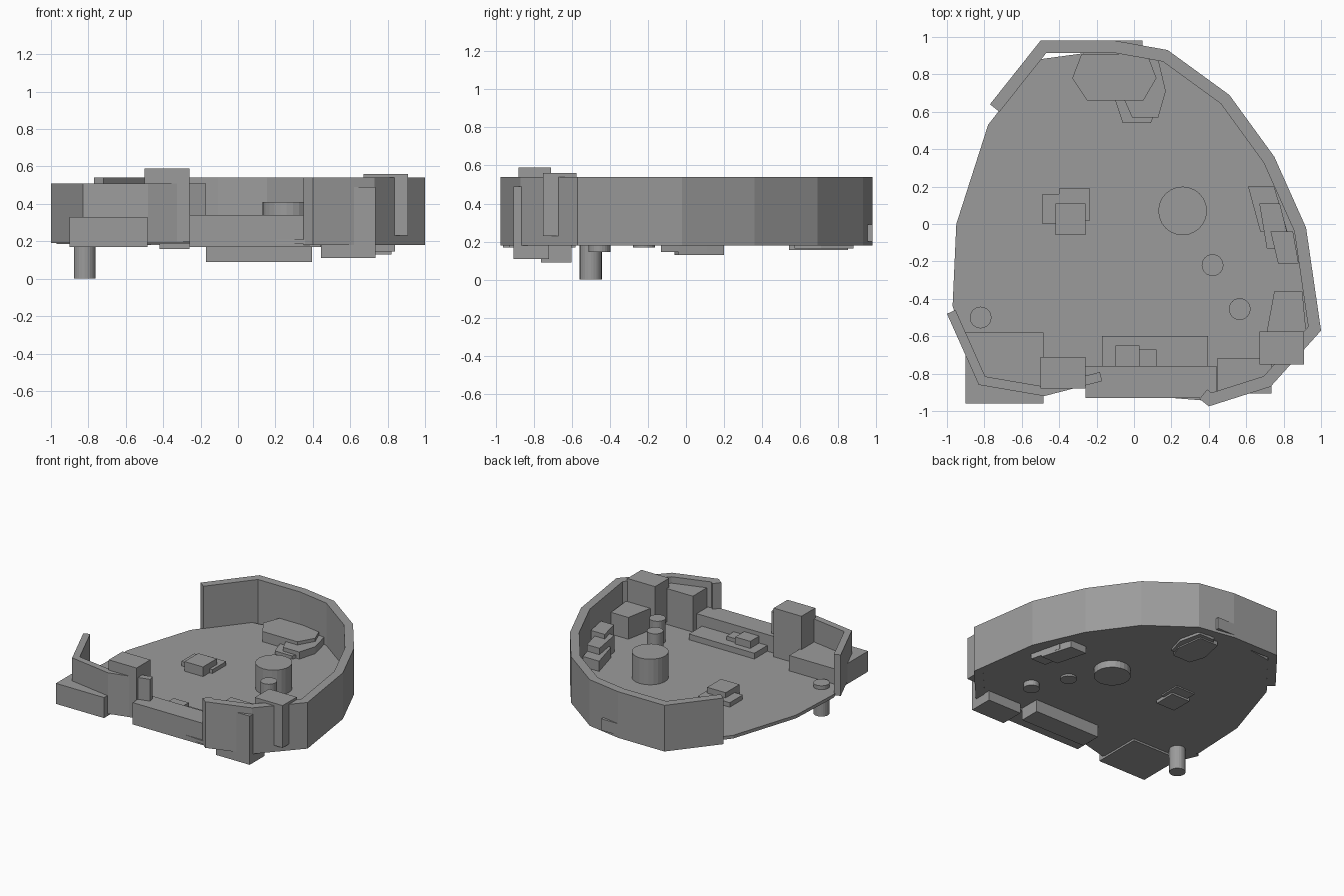
import bpy
import bmesh
from mathutils import Vector

default_cube = bpy.data.objects.get("Cube")
if default_cube:
    bpy.data.objects.remove(default_cube, do_unlink=True)

# Single plain grey material
GREY = (0.33, 0.33, 0.33, 1)
grey = bpy.data.materials.new("plain_grey")
grey.use_nodes = True
grey.diffuse_color = GREY
grey.node_tree.nodes["Principled BSDF"].inputs["Base Color"].default_value = GREY


def finish(name, bm):
    """Turn a bmesh into a flat shaded object."""
    bmesh.ops.recalc_face_normals(bm, faces=bm.faces)
    mesh = bpy.data.meshes.new(name)
    bm.to_mesh(mesh)
    bm.free()
    mesh.materials.append(grey)
    part = bpy.data.objects.new(name, mesh)
    bpy.context.collection.objects.link(part)
    return part


def prism(name, outline, z):
    """Extrude a flat outline from the lower to the upper height."""
    bm = bmesh.new()
    base = bm.faces.new([bm.verts.new((x, y, z[0])) for x, y in outline])
    result = bmesh.ops.extrude_face_region(bm, geom=[base], use_keep_orig=True)
    raised = [item for item in result["geom"] if isinstance(item, bmesh.types.BMVert)]
    bmesh.ops.translate(bm, verts=raised, vec=(0, 0, z[1] - z[0]))
    return finish(name, bm)


def box(name, x, y, z):
    return prism(name, [(x[0], y[0]), (x[1], y[0]), (x[1], y[1]), (x[0], y[1])], z)


def cylinder(name, centre, radius, z, sides=24):
    bm = bmesh.new()
    bmesh.ops.create_cone(bm, cap_ends=True, segments=sides, radius1=radius,
                          radius2=radius, depth=z[1] - z[0])
    bmesh.ops.translate(bm, verts=bm.verts, vec=(*centre, sum(z) / 2))
    part = finish(name, bm)
    for face in part.data.polygons:
        face.use_smooth = False
    return part


def wall(name, path, thickness, z):
    """Thicken a clockwise path inward with mitred corners and extrude it."""
    points = [Vector(p) for p in path]
    normals = []
    for start, end in zip(points, points[1:]):
        along = (end - start).normalized()
        normals.append(Vector((along.y, -along.x)))
    before = [normals[0]] + normals
    after = normals + [normals[-1]]
    inner = []
    for point, a, b in zip(points, before, after):
        inner.append(point + (a + b) * thickness / (1 + a.dot(b)))
    prism(name, points + inner[::-1], z)


# Thin floor plate
prism("floor_plate", [
    (-0.78, 0.53), (-0.51, 0.88), (-0.29, 0.91), (-0.1, 0.94), (0.18, 0.89),
    (0.48, 0.66), (0.72, 0.35), (0.89, -0.03), (0.96, -0.56), (0.7, -0.85),
    (0.39, -0.945), (0.2, -0.93), (-0.17, -0.83), (-0.48, -0.9),
    (-0.81, -0.85), (-0.97, -0.44), (-0.95, 0)], z=(0.185, 0.21))

# Curved main wall and short front wall
wall("main_wall", [
    (-0.77, 0.64), (-0.5, 0.98), (-0.1, 0.98), (0.18, 0.93), (0.51, 0.69),
    (0.75, 0.36), (0.92, -0.02), (1, -0.57), (0.73, -0.87), (0.4, -0.975),
    (0.35, -0.935)], thickness=0.065, z=(0.18, 0.54))
wall("front_right_wall", [
    (-0.17, -0.84), (-0.48, -0.92), (-0.83, -0.86), (-1, -0.48)],
    thickness=0.05, z=(0.19, 0.51))

# Blocks along the front edge
box("right_corner_block", x=(-0.9, -0.485), y=(-0.96, -0.58), z=(0.17, 0.33))
box("front_column", x=(-0.5, -0.26), y=(-0.88, -0.71), z=(0.2, 0.59))
box("front_bar", x=(-0.26, 0.44), y=(-0.93, -0.76), z=(0.17, 0.34))
box("inner_bar", x=(-0.17, 0.395), y=(-0.76, -0.6), z=(0.09, 0.255))
box("bar_block_tall", x=(-0.1, 0.03), y=(-0.76, -0.65), z=(0.24, 0.31))
box("bar_block_low", x=(0.03, 0.12), y=(-0.76, -0.67), z=(0.24, 0.285))
box("left_corner_block", x=(0.445, 0.735), y=(-0.905, -0.72), z=(0.11, 0.49))
box("left_column", x=(0.67, 0.91), y=(-0.75, -0.575), z=(0.23, 0.56))
prism("left_wedge", [(0.75, -0.36), (0.9, -0.36), (0.92, -0.575), (0.71, -0.575)],
      z=(0.19, 0.38))

# Stacked steps against the left wall
prism("lower_step", [(0.61, 0.2), (0.75, 0.2), (0.82, -0.04), (0.675, -0.04)],
      z=(0.13, 0.29))
prism("middle_step", [(0.67, 0.11), (0.78, 0.11), (0.84, -0.13), (0.71, -0.13)],
      z=(0.145, 0.34))
prism("upper_step", [(0.73, -0.04), (0.85, -0.04), (0.88, -0.21), (0.77, -0.21)],
      z=(0.2, 0.375))

# Low chips in the middle of the floor
box("chip_top", x=(-0.42, -0.26), y=(-0.06, 0.11), z=(0.16, 0.285))
box("chip_right", x=(-0.49, -0.33), y=(0, 0.16), z=(0.19, 0.245))
box("chip_left", x=(-0.4, -0.235), y=(0.02, 0.19), z=(0.175, 0.24))

# Layered angular plates at the back
prism("back_plate_upper", [
    (-0.33, 0.78), (-0.28, 0.91), (0.07, 0.91), (0.12, 0.78), (0.05, 0.66),
    (-0.25, 0.66)], z=(0.2, 0.29))
prism("back_plate_middle", [
    (-0.09, 0.75), (0, 0.88), (0.13, 0.88), (0.17, 0.71), (0.13, 0.57),
    (-0.01, 0.57)], z=(0.165, 0.265))
prism("back_plate_lower", [
    (-0.1, 0.66), (-0.06, 0.85), (0.1, 0.85), (0.13, 0.64), (0.09, 0.54),
    (-0.06, 0.54)], z=(0.155, 0.235))
box("back_tab", x=(-0.1, 0.045), y=(0.92, 0.98), z=(0.2, 0.29))

# Round posts and the single foot
cylinder("large_post", centre=(0.26, 0.07), radius=0.13, z=(0.13, 0.41))
cylinder("middle_post", centre=(0.42, -0.22), radius=0.058, z=(0.17, 0.42))
cylinder("front_post", centre=(0.565, -0.455), radius=0.058, z=(0.145, 0.39))
cylinder("foot", centre=(-0.82, -0.5), radius=0.058, z=(0, 0.24))
